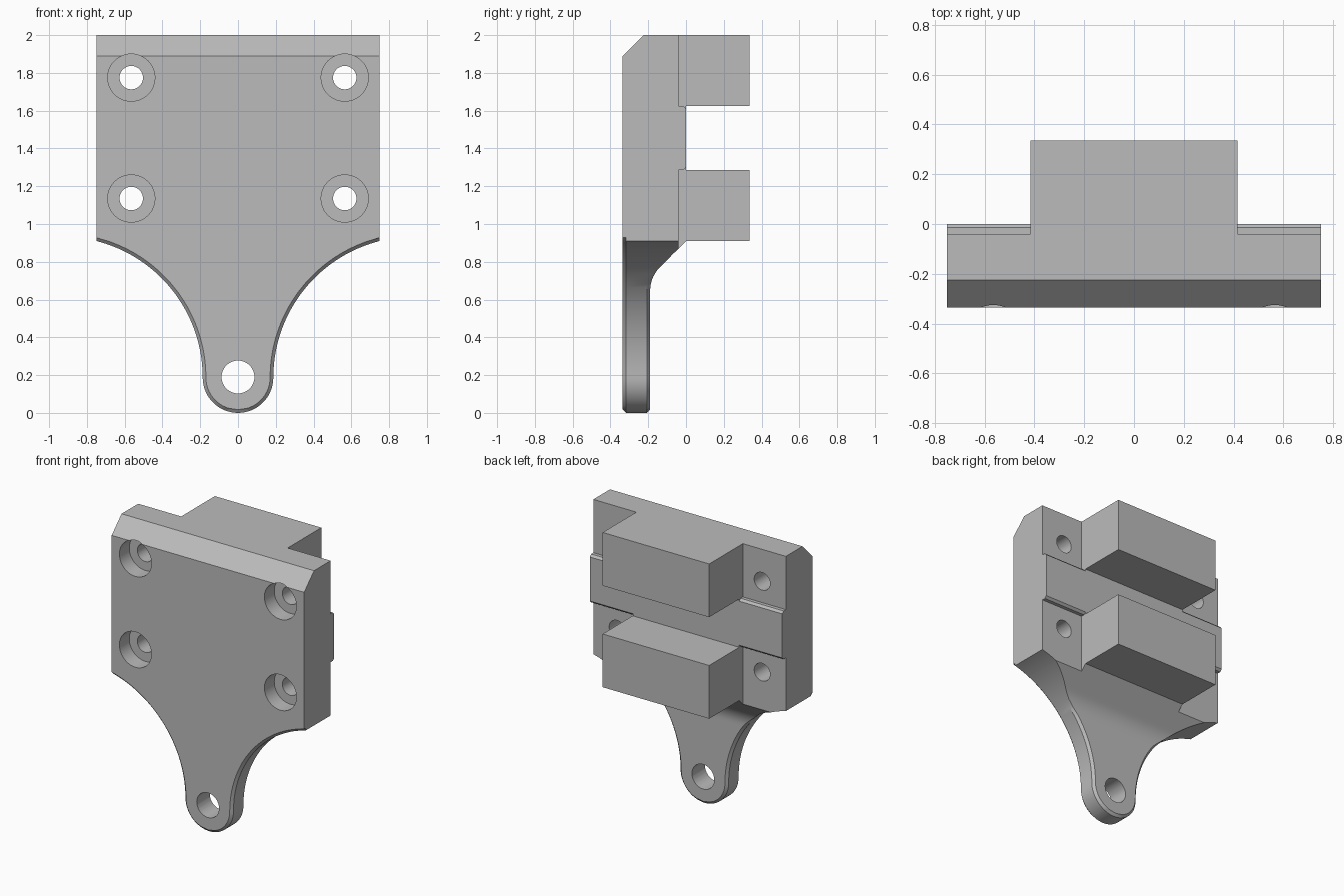
import bpy, bmesh, math

if "Cube" in bpy.data.objects:
    bpy.data.objects.remove(bpy.data.objects["Cube"])

grey = bpy.data.materials.new("light grey")
grey.use_nodes = True
COLOUR = (0.5, 0.5, 0.5, 1)
grey.diffuse_color = COLOUR
grey.node_tree.nodes["Principled BSDF"].inputs["Base Color"].default_value = COLOUR


def finish(name, bm):
    """Turn a bmesh into a named grey object."""
    bmesh.ops.remove_doubles(bm, verts=bm.verts, dist=1e-5)
    bmesh.ops.recalc_face_normals(bm, faces=bm.faces)
    mesh = bpy.data.meshes.new(name)
    bm.to_mesh(mesh)
    bm.free()
    mesh.materials.append(grey)
    obj = bpy.data.objects.new(name, mesh)
    bpy.context.collection.objects.link(obj)
    return obj


def side_prism(name, profile, half_width):
    """Extrude a (y, z) profile symmetrically along x."""
    bm = bmesh.new()
    face = bm.faces.new([bm.verts.new((-half_width, y, z)) for y, z in profile])
    new = bmesh.ops.extrude_face_region(bm, geom=[face])["geom"]
    bmesh.ops.translate(bm, vec=(2 * half_width, 0, 0),
                        verts=[v for v in new if isinstance(v, bmesh.types.BMVert)])
    return finish(name, bm)


def lathe_y(bm, x, z, profile, sides=48):
    """Closed stepped cylinder along y from (radius, y) pairs."""
    rings = []
    for r, y in profile:
        rings.append([bm.verts.new((x + r * math.cos(a), y, z + r * math.sin(a)))
                      for a in (2 * math.pi * i / sides for i in range(sides))])
    for a, b in zip(rings, rings[1:]):
        for i in range(sides):
            j = (i + 1) % sides
            bm.faces.new((a[i], a[j], b[j], b[i]))
    bm.faces.new(rings[0])
    bm.faces.new(rings[-1])


# Main dimensions
HALF, FRONT, PAD = 0.75, -0.335, -0.04   # plate half width, front face, rear pads
ARM_BACK, CHAMFER = -0.19, 0.017         # rear of the arm, edge chamfer
TIP, SHOULDER = 0.187, 0.91              # arm tip radius, shoulder height
FLANK = ((HALF - TIP) ** 2 + (SHOULDER - TIP) ** 2) / (2 * (HALF - TIP))
FILLET = 0.18


def width(z, inset):
    """Half width of the outline at height z, shrunk by inset."""
    d = z - TIP
    if d < 0:
        return math.sqrt(max(0, (TIP - inset) ** 2 - d * d))
    r = FLANK + inset
    if d >= r:
        return HALF
    return min(HALF, TIP + FLANK - math.sqrt(r * r - d * d))


def front_y(z):
    return FRONT + max(0, z - 1.89) + max(0, CHAMFER - z)


def back_y(z):
    t = FILLET * math.tan(math.pi / 8)
    start = SHOULDER + ARM_BACK - t
    if z < start:
        return ARM_BACK - max(0, CHAMFER - z)
    if z < start + t + t * math.sqrt(0.5):
        return ARM_BACK + FILLET - math.sqrt(FILLET ** 2 - (z - start) ** 2)
    return min(PAD, z - SHOULDER)


# Plate and arm: chamfered cross-sections lofted upward
rows = {TIP * (1 - math.cos(math.radians(a))) for a in range(0, 91, 6)}
top_angle = math.asin((SHOULDER - TIP) / FLANK)
rows |= {TIP + FLANK * math.sin(top_angle * i / 40) for i in range(1, 41)}
shoulder_in = TIP + math.sqrt((FLANK + CHAMFER) ** 2 - (TIP + FLANK - HALF) ** 2)
rows |= {CHAMFER, SHOULDER + PAD, shoulder_in, 1.89, 2.0}

bm = bmesh.new()
previous = None
for z in sorted(rows):
    w, wi = width(z, 0), width(z, CHAMFER)
    fade = min(1, max(0, (z - 0.64) / 0.08))
    wb = wi + (w - wi) * fade
    f, b = front_y(z), back_y(z)
    fc = f + min(CHAMFER, z)
    bc = b - min(CHAMFER, z)
    half = [(wi, f), (w, fc), (w, bc), (wb, b)]
    section = half + [(-x, y) for x, y in reversed(half)]
    ring = [bm.verts.new((x, y, z)) for x, y in section]
    if previous:
        for i in range(8):
            j = (i + 1) % 8
            bm.faces.new((previous[i], previous[j], ring[j], ring[i]))
    previous = ring
bm.faces.new(previous)
plate = finish("plate_and_arm", bm)

# Counterbored screw holes and the pivot hole
bm = bmesh.new()
for x in (-0.565, 0.565):
    for z in (1.135, 1.775):
        lathe_y(bm, x, z, [(0.125, -0.5), (0.125, FRONT + 0.11),
                           (0.062, FRONT + 0.11), (0.062, 0.2)])
lathe_y(bm, 0, 0.19, [(0.087, -0.5), (0.087, 0.2)])
cutter = finish("hole_cutter", bm)
cutter.hide_render = True
cut = plate.modifiers.new("holes", "BOOLEAN")
cut.operation, cut.solver, cut.object = "DIFFERENCE", "EXACT", cutter
bpy.context.view_layer.objects.active = plate
bpy.ops.object.modifier_apply(modifier=cut.name)
bpy.data.objects.remove(cutter)

# Rear clamp: two jaws on a shared spine
side_prism("rear_jaws", [(-0.06, 2), (0.335, 2), (0.335, 1.625), (0, 1.625),
                         (0, 1.285), (0.335, 1.285), (0.335, SHOULDER),
                         (0, SHOULDER), (PAD, SHOULDER + PAD),
                         (-0.06, SHOULDER + PAD)], 0.415)

# Full-width locating rib between the jaws
side_prism("locating_rib", [(PAD, 1.625), (-0.015, 1.625), (0, 1.61),
                            (0, 1.30), (-0.015, 1.285), (PAD, 1.285)], HALF)

# Smooth the curved walls, keep the machined edges sharp
bpy.ops.object.select_all(action="DESELECT")
plate.select_set(True)
bpy.context.view_layer.objects.active = plate
bpy.ops.object.shade_smooth_by_angle(angle=math.radians(25))
